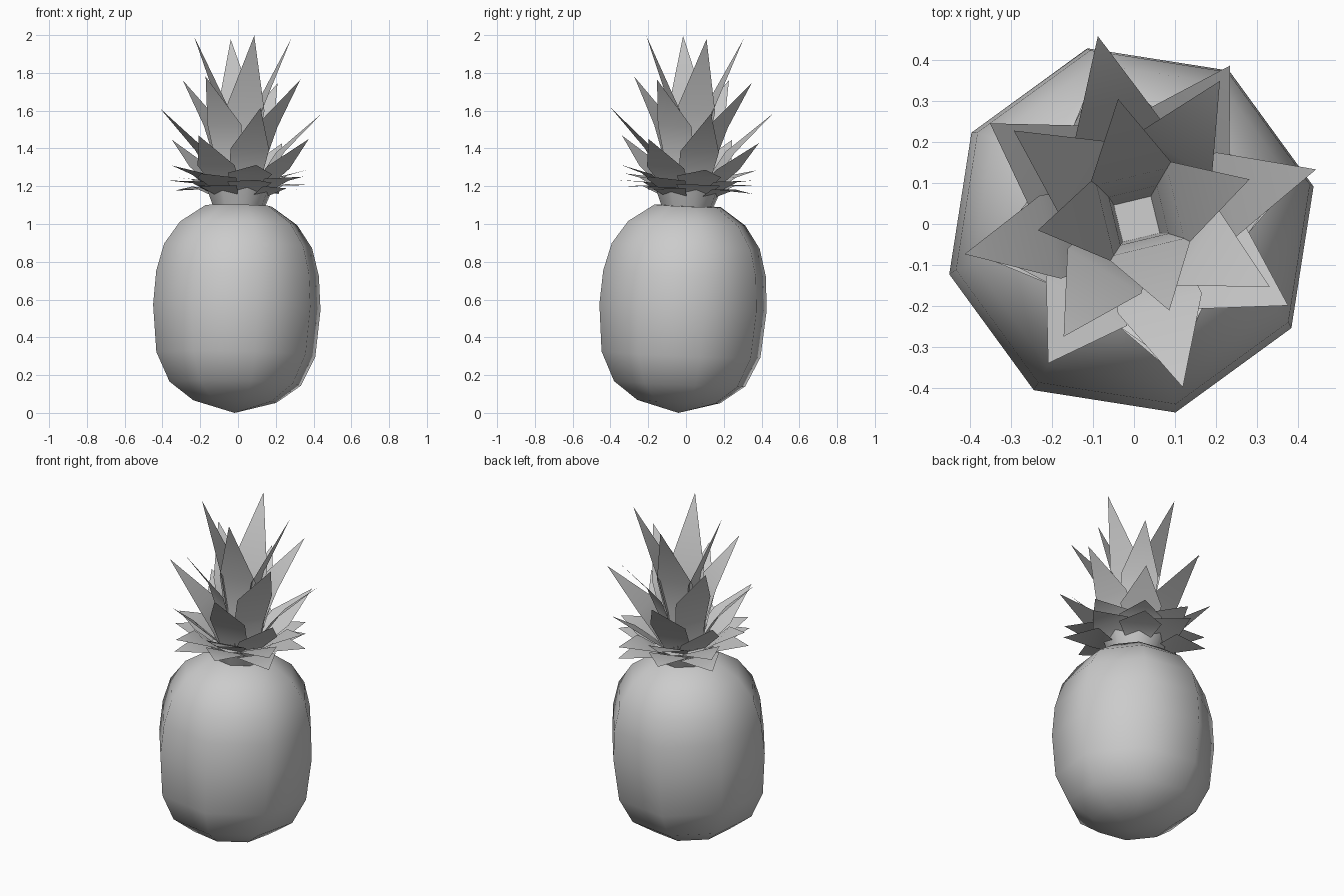
import bpy, bmesh
from math import radians, cos, sin, pi
from mathutils import Matrix, Vector

cube = bpy.data.objects.get("Cube")
if cube:
    bpy.data.objects.remove(cube, do_unlink=True)

# One plain grey for the whole fruit
grey = bpy.data.materials.new("plain_grey")
grey.use_nodes = True
colour = (0.6, 0.6, 0.6, 1)
grey.diffuse_color = colour
grey.node_tree.nodes["Principled BSDF"].inputs["Base Color"].default_value = colour

# The whole fruit leans slightly and is turned about its axis
TURN = radians(13.6)
LEAN = (Matrix.Translation((-0.018, -0.04, 0))
        @ Matrix.Rotation(radians(-2.5), 4, 'X')
        @ Matrix.Rotation(radians(1.2), 4, 'Y'))
SIDES = 8


def finish(bm, name):
    """Turn a bmesh into a leaning, smooth-shaded object."""
    bm.transform(LEAN)
    mesh = bpy.data.meshes.new(name)
    bm.to_mesh(mesh)
    bm.free()
    mesh.materials.append(grey)
    obj = bpy.data.objects.new(name, mesh)
    bpy.context.collection.objects.link(obj)
    bpy.ops.object.select_all(action='DESELECT')
    obj.select_set(True)
    bpy.context.view_layer.objects.active = obj
    bpy.ops.object.shade_smooth_by_angle(angle=radians(60))


def lathe(name, bottom, profile):
    """Eight-sided lathe with a pole below and a flat cap on top."""
    bm = bmesh.new()
    pole = bm.verts.new((0, 0, bottom))
    angles = [TURN + 2 * pi * i / SIDES for i in range(SIDES)]
    rings = [[bm.verts.new((r * cos(a), r * sin(a), z)) for a in angles]
             for r, z in profile]
    for i in range(SIDES):
        j = (i + 1) % SIDES
        bm.faces.new((pole, rings[0][j], rings[0][i]))
        for low, high in zip(rings, rings[1:]):
            bm.faces.new((low[i], low[j], high[j], high[i]))
    bm.faces.new(rings[-1])
    finish(bm, name)


# Body, and the flared stem that carries the leaves
lathe("fruit_body", 0, [
    (0.226, 0.06), (0.358, 0.155), (0.433, 0.31), (0.456, 0.56),
    (0.443, 0.74), (0.403, 0.885), (0.319, 1.005), (0.181, 1.097)])
lathe("crown_stem", 1.09, [(0.14, 1.09), (0.18, 1.19)])


# Leaves: rows of two points at each station, closing to a sharp tip
def add_leaf(bm, angle, stations, tip):
    out = Vector((cos(angle), sin(angle), 0))
    side = Vector((-sin(angle), cos(angle), 0))
    up = Vector((0, 0, 1))
    rows = []
    for r, z, half in stations:
        mid = out * r + up * z
        rows.append([bm.verts.new(mid + side * half * s) for s in (-1, 1)])
    for a, b in zip(rows, rows[1:]):
        bm.faces.new((a[0], a[1], b[1], b[0]))
    point = bm.verts.new(out * tip[0] + up * tip[1])
    bm.faces.new((rows[-1][0], rows[-1][1], point))


# Each tier, lowest first: stations (radius, height, half width), then tip
tiers = [
    ([(0.13, 1.15, 0.07), (0.22, 1.195, 0.12)], (0.40, 1.18)),
    ([(0.13, 1.16, 0.07), (0.225, 1.215, 0.12)], (0.39, 1.22)),
    ([(0.13, 1.17, 0.07), (0.23, 1.235, 0.12)], (0.395, 1.25)),
    ([(0.13, 1.18, 0.07), (0.23, 1.26, 0.12)], (0.37, 1.30)),
    ([(0.11, 1.17, 0.07), (0.14, 1.21, 0.09), (0.24, 1.30, 0.115)], (0.425, 1.45)),
    ([(0.10, 1.17, 0.07), (0.13, 1.25, 0.09), (0.22, 1.39, 0.105)], (0.44, 1.60)),
    ([(0.09, 1.17, 0.07), (0.10, 1.33, 0.09), (0.165, 1.52, 0.105)], (0.365, 1.765)),
    ([(0.045, 1.17, 0.045), (0.06, 1.40, 0.08), (0.088, 1.60, 0.107)], (0.265, 1.99)),
]
for n, (stations, tip) in enumerate(tiers):
    bm = bmesh.new()
    for k in range(4):
        angle = TURN + k * pi / 2 + (n + 1) % 2 * pi / 4
        add_leaf(bm, angle, stations, tip)
    finish(bm, f"leaf_tier_{n + 1}")
